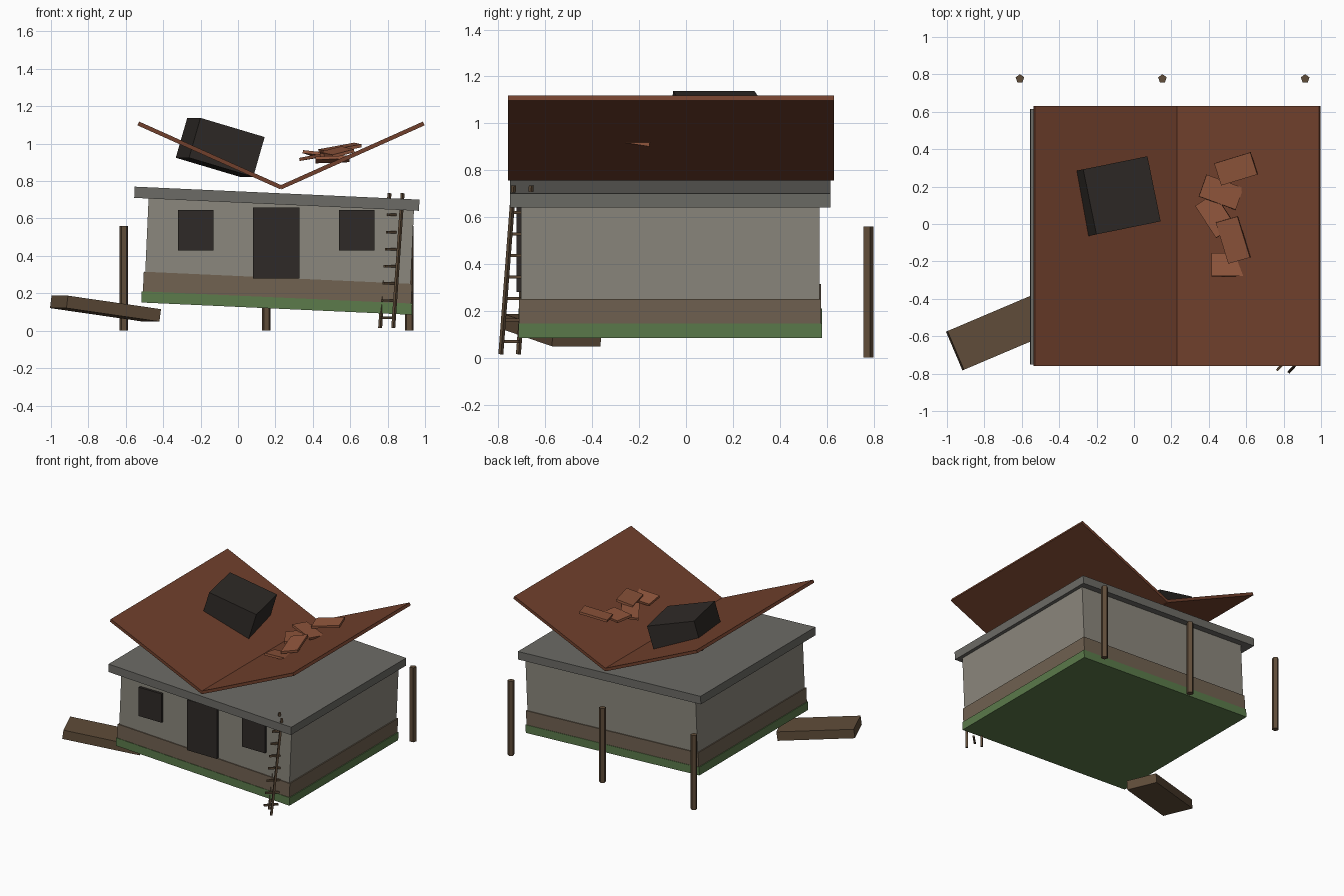
import bpy
from math import radians
from mathutils import Matrix, Vector, Euler

if "Cube" in bpy.data.objects:
    bpy.data.objects.remove(bpy.data.objects["Cube"])


def mat(name, rgb):
    m = bpy.data.materials.new(name)
    m.diffuse_color = (*[(c / 255) ** 2.2 for c in rgb], 1)
    m.use_nodes = True
    m.node_tree.nodes["Principled BSDF"].inputs["Base Color"].default_value = m.diffuse_color
    return m


STONE = mat("stone", (138, 134, 124))
SLAB = mat("slab_stone", (108, 107, 102))
EARTH = mat("earth", (112, 98, 82))
GRASS = mat("grass", (92, 122, 76))
ROOF = mat("roof", (112, 66, 48))
TILE = mat("tile", (142, 86, 62))
DARK = mat("dark", (50, 46, 43))
WOOD = mat("wood", (96, 78, 60))


def box(name, loc, size, material, rot=(0, 0, 0), frame=Matrix()):
    """Box with size in its own axes; rot in degrees (XYZ)."""
    bpy.ops.mesh.primitive_cube_add(size=1)
    o = bpy.context.object
    o.name = name
    r = Euler([radians(a) for a in rot]).to_matrix().to_4x4()
    o.data.transform(Matrix.Diagonal((*size, 1)))
    o.matrix_world = frame @ Matrix.Translation(loc) @ r
    o.data.materials.append(material)
    return o


def beam(name, a, b, width, material):
    """Square bar between two points."""
    a, b = Vector(a), Vector(b)
    o = box(name, (0, 0, 0), (width, width, (b - a).length), material)
    q = (b - a).to_track_quat('Z', 'Y').to_matrix().to_4x4()
    o.matrix_world = Matrix.Translation((a + b) / 2) @ q


# Sinking house: layers stacked in one tilted frame
house = Matrix.Translation((0.206, -0.068, 0.118)) @ Matrix.Rotation(radians(2.6), 4, 'Y')
for name, x, w, d, z0, z1, m in [
    ("grass_base", 0, 1.448, 1.295, 0, 0.06, GRASS),
    ("plinth", 0, 1.436, 1.288, 0.06, 0.165, EARTH),
    ("walls", 0, 1.42, 1.274, 0.165, 0.56, STONE),
    ("ceiling_slab", -0.025, 1.524, 1.367, 0.557, 0.617, SLAB),
]:
    box(name, (x, 0, (z0 + z1) / 2), (w, d, z1 - z0), m, frame=house)

# Door and windows stay upright
box("door", (0.205, -0.708, 0.47), (0.25, 0.03, 0.38), DARK)
box("left_window", (-0.226, -0.708, 0.538), (0.19, 0.03, 0.217), DARK)
box("right_window", (0.636, -0.708, 0.538), (0.19, 0.03, 0.217), DARK)

# Collapsed roof folded into a V
for name, s in (("left_roof", -1), ("right_roof", 1)):
    box(name, (0.23 + s * 0.381, -0.064, 0.937), (0.837, 1.39, 0.022), ROOF, (0, -s * 24.1, 0))

# Fallen chimney
box("chimney", (-0.095, 0.147, 0.98), (0.365, 0.355, 0.222), DARK, (0, 16.3, 11.5))

# Loose tiles on the right roof half
for i, (x, y, z, rx, ry, rz, l) in enumerate([
    (0.545, 0.295, 0.975, 4, -10, 17, 0.205),
    (0.465, 0.17, 0.94, -6, 6, -20, 0.21),
    (0.435, 0.045, 0.935, 8, -6, -57, 0.205),
    (0.53, -0.085, 0.955, 14, 4, -73, 0.23),
    (0.505, -0.217, 0.916, -9, -2, 0, 0.18),
]):
    box(f"loose_tile_{i + 1}", (x, y, z), (l, 0.124, 0.017), TILE, (rx, ry, rz))

# Toppled beam beside the house
box("fallen_beam", (-0.7085, -0.572, 0.118), (0.545, 0.225, 0.067), WOOD, (0, 7.6, 23))

# Leaning ladder, rungs set crosswise to the rails
lean = Vector((0.05, 0.055, 0.72))
for name, p in (("left_rail", (0.76, -0.715, 0.015)), ("right_rail", (0.83, -0.79, 0.015))):
    beam("ladder_" + name, p, Vector(p) + lean, 0.015, WOOD)
half = Vector((0.035, 0.035, 0))
for i in range(7):
    c = Vector((0.795, -0.752, 0.015)) + lean * ((0.055 + 0.0915 * i) / 0.72)
    beam(f"ladder_rung_{i + 1}", c - half, c + half, 0.013, WOOD)

# Five-sided posts behind the house
for i, x in enumerate((-0.61, 0.152, 0.915)):
    bpy.ops.mesh.primitive_cylinder_add(vertices=5, radius=0.024, depth=0.56, location=(x, 0.777, 0.28))
    o = bpy.context.object
    o.name = f"back_post_{i + 1}"
    o.data.materials.append(WOOD)
